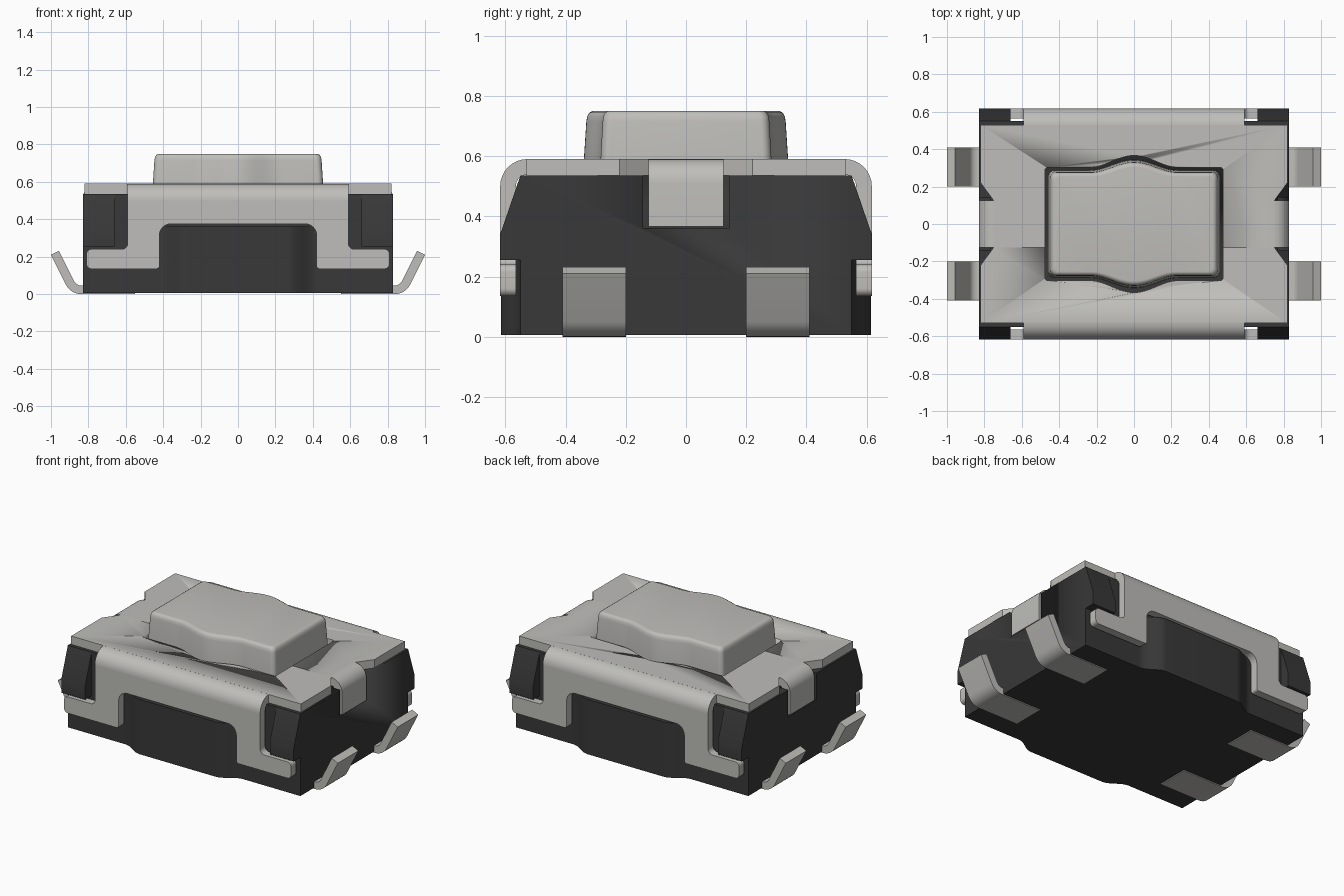
import bpy, bmesh, math
from mathutils import Vector

if "Cube" in bpy.data.objects:
    bpy.data.objects.remove(bpy.data.objects["Cube"], do_unlink=True)


def material(name, rgb):
    m = bpy.data.materials.new(name)
    m.use_nodes = True
    m.diffuse_color = (*rgb, 1)
    bsdf = m.node_tree.nodes["Principled BSDF"]
    bsdf.inputs["Base Color"].default_value = (*rgb, 1)
    bsdf.inputs["Roughness"].default_value = 0.5
    return m


METAL = material("satin metal", (0.52, 0.515, 0.495))
PLASTIC = material("black plastic", (0.04, 0.04, 0.04))

# Maps a profile point (u, v) and an extrusion distance w to space
AXES = {"x": lambda u, v, w: (w, u, v),
        "y": lambda u, v, w: (u, w, v),
        "z": lambda u, v, w: (u, v, w)}


def finish(name, bm, mat):
    """Clean normals, smooth soft edges, keep hard edges sharp."""
    bmesh.ops.recalc_face_normals(bm, faces=bm.faces)
    for f in bm.faces:
        f.smooth = True
    for e in bm.edges:
        e.smooth = e.calc_face_angle(3) < math.radians(32)
    mesh = bpy.data.meshes.new(name)
    bm.to_mesh(mesh)
    bm.free()
    mesh.materials.append(mat)
    ob = bpy.data.objects.new(name, mesh)
    bpy.context.collection.objects.link(ob)
    return ob


def loft(name, rings, mat):
    """Skin equal-length closed rings and cap both ends."""
    bm = bmesh.new()
    rows = [[bm.verts.new(p) for p in ring] for ring in rings]
    n = len(rows[0])
    for a, b in zip(rows, rows[1:]):
        for i in range(n):
            j = (i + 1) % n
            bm.faces.new((a[i], a[j], b[j], b[i]))
    bm.faces.new(rows[0])
    bm.faces.new(rows[-1])
    return finish(name, bm, mat)


def prism(name, pts, axis, lo, hi, mat):
    put = AXES[axis]
    return loft(name, [[put(u, v, w) for u, v in pts] for w in (lo, hi)], mat)


def box(name, x, y, z, mat):
    return prism(name, [(x[0], y[0]), (x[1], y[0]), (x[1], y[1]), (x[0], y[1])],
                 "z", z[0], z[1], mat)


def fillet(pts, steps=6):
    """Round the corners of (u, v, radius) points."""
    out = []
    for i, (u, v, r) in enumerate(pts):
        p = Vector((u, v))
        if r == 0:
            out.append((u, v))
            continue
        a = (Vector(pts[i - 1][:2]) - p).normalized()
        b = (Vector(pts[(i + 1) % len(pts)][:2]) - p).normalized()
        half = a.angle(b) / 2
        c = p + (a + b).normalized() * r / math.sin(half)
        s, e = p + a * r / math.tan(half) - c, p + b * r / math.tan(half) - c
        for k in range(steps + 1):
            d = (s.lerp(e, k / steps)).normalized() * r
            out.append(tuple(c + d))
    return out


def mirrored(half):
    """Close a right-hand outline with its left-hand reflection."""
    return half + [(-p[0], *p[1:]) for p in reversed(half)]


def key_outline(w, d, bulge, r):
    """Rectangle with a soft wave in the middle of its long sides."""
    edge = fillet([(w, -d, r), (w, d, r), (0, d, 0), (0, -d, 0)])[:-2]
    right = [p for p in edge if p[1] > 0]
    wave = []
    for i in range(25):
        x = 0.24 * (1 - i / 12)
        wave.append((x, d + bulge * (0.5 + 0.5 * math.cos(math.pi * x / 0.24))))
    top = right + wave + [(-x, y) for x, y in reversed(right)]
    return top + [(-x, -y) for x, y in top]


def flip(ob_pts, side):
    return [(side * p[0], *p[1:]) for p in ob_pts]


def bend(centre, top, radius, thick, drop):
    """Sheet profile turning from horizontal to vertical."""
    cz = top - radius
    arc = [math.pi / 2 * (1 - i / 8) for i in range(9)]
    outer = [(centre + radius * math.cos(t), cz + radius * math.sin(t)) for t in arc]
    q = radius - thick
    inner = [(centre + q * math.cos(t), cz + q * math.sin(t)) for t in reversed(arc)]
    return outer + [(centre + radius, drop), (centre + q, drop)] + inner


def cut(target, cutter):
    cutter.hide_render = True
    cutter.hide_set(True)
    mod = target.modifiers.new("cut", "BOOLEAN")
    mod.object = cutter
    mod.operation = "DIFFERENCE"
    mod.solver = "EXACT"


X, Y, TOP, DECK = 0.83, 0.617, 0.59, 0.535

# Plastic housing
housing = box("housing", (-X, X), (-0.55, 0.55), (0.006, DECK), PLASTIC)
swell = []
for i in range(13):
    t = i / 12
    swell.append((0.42 - 0.15 * t, 0.55 + 0.065 * (0.5 - 0.5 * math.cos(math.pi * t))))
pillar = [(0.55, 0.255), (Y, 0.255), (Y, 0.34), (0.55, DECK)]
for side, label in ((-1, "front"), (1, "back")):
    pts = [(x, side * y) for x, y in mirrored([(0.42, 0.54)] + swell)]
    prism(label + "_swell", pts, "z", 0.006, 0.36, PLASTIC)
    for sx, hand in ((1, "left"), (-1, "right")):
        prism(f"{label}_{hand}_pillar", flip(pillar, side), "x", sx * 0.66, sx * X, PLASTIC)

# Metal cover plate with notches beside the side tabs
quarter = [(0.82, 0.53), (0.82, 0.22), (0.75, 0.125)]
right_half = [(x, -y) for x, y in quarter] + quarter[::-1]
plate = prism("cover_plate", mirrored(right_half), "z", DECK + 0.001, TOP, METAL)
hole = prism("key_hole_cutter", key_outline(0.476, 0.302, 0.064, 0.015), "z", 0.5, 0.65, METAL)
cut(plate, hole)

# Folded front and back flanges with clip feet
flange = fillet(mirrored([(0.59, 0.5, 0), (0.59, 0.24, 0.03), (0.81, 0.24, 0.025),
                          (0.81, 0.135, 0.025), (0.42, 0.135, 0.015), (0.42, 0.375, 0.06)]))
fold = bend(0.527, TOP, 0.09, 0.052, 0.499)
for side, label in ((-1, "front"), (1, "back")):
    prism(label + "_fold", flip(fold, side), "x", -0.59, 0.59, METAL)
    prism(label + "_flange", flange, "y", side * 0.565, side * Y, METAL)

# Side tabs in their housing recesses
tab = bend(0.75, TOP, 0.08, 0.052, 0.367)
for side, label in ((1, "left"), (-1, "right")):
    prism(label + "_tab", flip(tab, side), "y", -0.125, 0.125, METAL)
    recess = box(label + "_recess_cutter", (side * 0.77, side * 0.9),
                 (-0.143, 0.143), (0.362, 0.7), PLASTIC)
    cut(housing, recess)

# Push key with softened top edge
base = key_outline(0.458, 0.286, 0.056, 0.03)
rings = []
for inset, z in ((0, 0.53), (0.003, TOP), (0.011, 0.715), (0.014, 0.732),
                 (0.021, 0.744), (0.03, 0.749), (0.038, 0.75)):
    sx, sy = 1 - inset / 0.458, 1 - inset / 0.34
    rings.append([(x * sx, y * sy, z) for x, y in base])
loft("push_key", rings, METAL)

# Four bent solder pins
pin = fillet([(0.55, 0, 0), (0.895, 0, 0.09), (1.0, 0.21, 0),
              (0.957, 0.231, 0), (0.864, 0.045, 0.045), (0.55, 0.045, 0)])
for sx, hand in ((1, "left"), (-1, "right")):
    for sy, label in ((-1, "front"), (1, "back")):
        prism(f"{label}_{hand}_pin", flip(pin, sx), "y", sy * 0.2, sy * 0.41, METAL)
